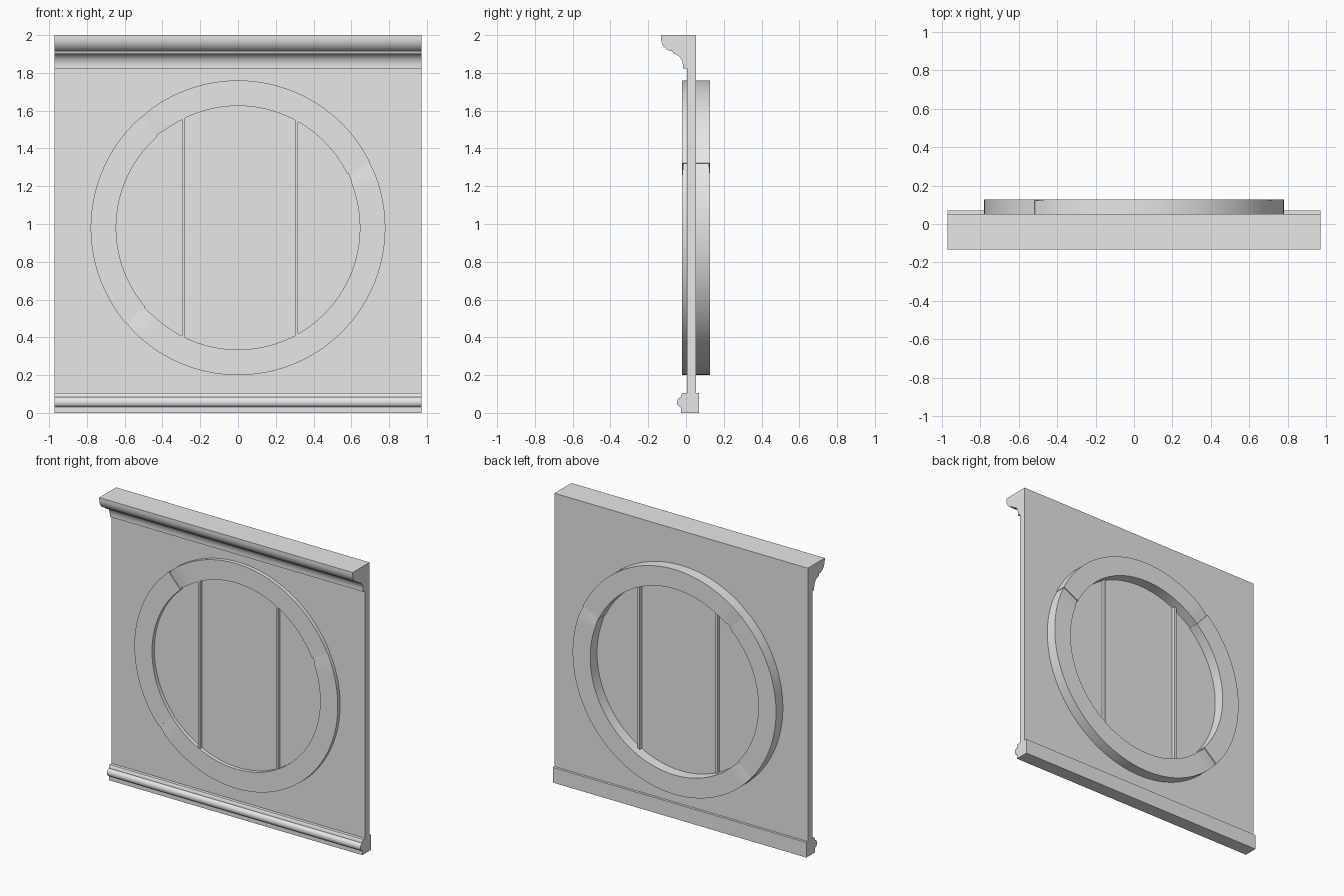
import bpy, bmesh, math

cube = bpy.data.objects.get("Cube")
if cube:
    bpy.data.objects.remove(cube, do_unlink=True)

stone = bpy.data.materials.new("light grey stone")
stone.use_nodes = True
GREY = (0.8, 0.8, 0.8, 1)
stone.diffuse_color = GREY
for node in stone.node_tree.nodes:
    if node.type == "BSDF_PRINCIPLED":
        node.inputs["Base Color"].default_value = GREY

HALF_W = 0.972
FRONT, BACK = 0.005, 0.053
CENTRE_Z = 0.98
R_IN, R_OUT = 0.645, 0.78


def finish(name, bm, smooth=True):
    bmesh.ops.recalc_face_normals(bm, faces=bm.faces)
    mesh = bpy.data.meshes.new(name)
    bm.to_mesh(mesh)
    bm.free()
    mesh.materials.append(stone)
    obj = bpy.data.objects.new(name, mesh)
    bpy.context.collection.objects.link(obj)
    if smooth:
        bpy.ops.object.select_all(action="DESELECT")
        obj.select_set(True)
        bpy.context.view_layer.objects.active = obj
        bpy.ops.object.shade_smooth_by_angle(angle=math.radians(32))
    return obj


def loft(name, sections, smooth=True):
    """Join matching cross-sections and cap both ends."""
    bm = bmesh.new()
    rings = [[bm.verts.new(p) for p in s] for s in sections]
    n = len(rings[0])
    for a, b in zip(rings, rings[1:]):
        for i in range(n):
            j = (i + 1) % n
            bm.faces.new((a[i], a[j], b[j], b[i]))
    bm.faces.new(rings[0])
    bm.faces.new(rings[-1])
    return finish(name, bm, smooth)


def moulding(name, profile):
    return loft(name, [[(x, y, z) for y, z in profile] for x in (-HALF_W, HALF_W)])


def box(name, x0, x1, y0, y1, z0, z1):
    corners = [(x0, y0), (x1, y0), (x1, y1), (x0, y1)]
    return loft(name, [[(x, y, z) for x, y in corners] for z in (z0, z1)], False)


def arc(cy, cz, ry, rz, a0, a1, steps=10):
    angles = [math.radians(a0 + (a1 - a0) * i / steps) for i in range(steps + 1)]
    return [(cy + ry * math.cos(a), cz + rz * math.sin(a)) for a in angles]


# Flat wall panel
box("wall_panel", -HALF_W, HALF_W, FRONT, BACK, 0.1, 2)

# Cornice: rounded upper lip, small step, then a hollow
lip = arc(-0.072, 1.985, 0.06, 0.07, 180, 270)
hollow = arc(-0.066, 1.835, 0.05, 0.065, 90, 0)
moulding("cornice", [(FRONT, 2), (-0.132, 2)] + lip + hollow
         + [(-0.016, 1.822), (FRONT, 1.822)])

# Base block with a rounded bead along its front
bead = arc(-0.026, 0.057, 0.022, 0.026, 270, 90, 12)
moulding("base_moulding", [(0.07, 0), (-0.026, 0)] + bead
         + [(-0.026, 0.092), (-0.018, 0.105), (0.07, 0.105)])


# Ring in three lengths, with slightly sunken ends at the joints
def ring_piece(name, a0, a1, dip_start, dip_end):
    steps = round((a1 - a0) / 2.5)
    sections = []
    for i in range(steps + 1):
        deg = a0 + (a1 - a0) * i / steps
        dip = 0.0
        if dip_start:
            dip = max(dip, 1 - (deg - a0) / 6)
        if dip_end:
            dip = max(dip, 1 - (a1 - deg) / 6)
        d = 0.007 * dip
        c, s = math.cos(math.radians(deg)), math.sin(math.radians(deg))
        profile = [(R_IN + d, -0.021 + d), (R_OUT - d / 2, -0.021 + d),
                   (R_OUT - d / 2, 0.128 - d), (R_IN + d, 0.128 - d)]
        sections.append([(r * c, y, CENTRE_Z + r * s) for r, y in profile])
    loft(name, sections)


ring_piece("ring_top", 26, 131.5, False, True)
ring_piece("ring_left", 131.5, 220.6, False, False)
ring_piece("ring_bottom", 220.6, 386, True, True)

# Upright bars inside the ring
for name, x in (("bar_right", -0.288), ("bar_left", 0.31)):
    reach = math.sqrt((R_IN + 0.02) ** 2 - x * x)
    box(name, x - 0.008, x + 0.008, -0.017, 0.077,
        CENTRE_Z - reach, CENTRE_Z + reach)
